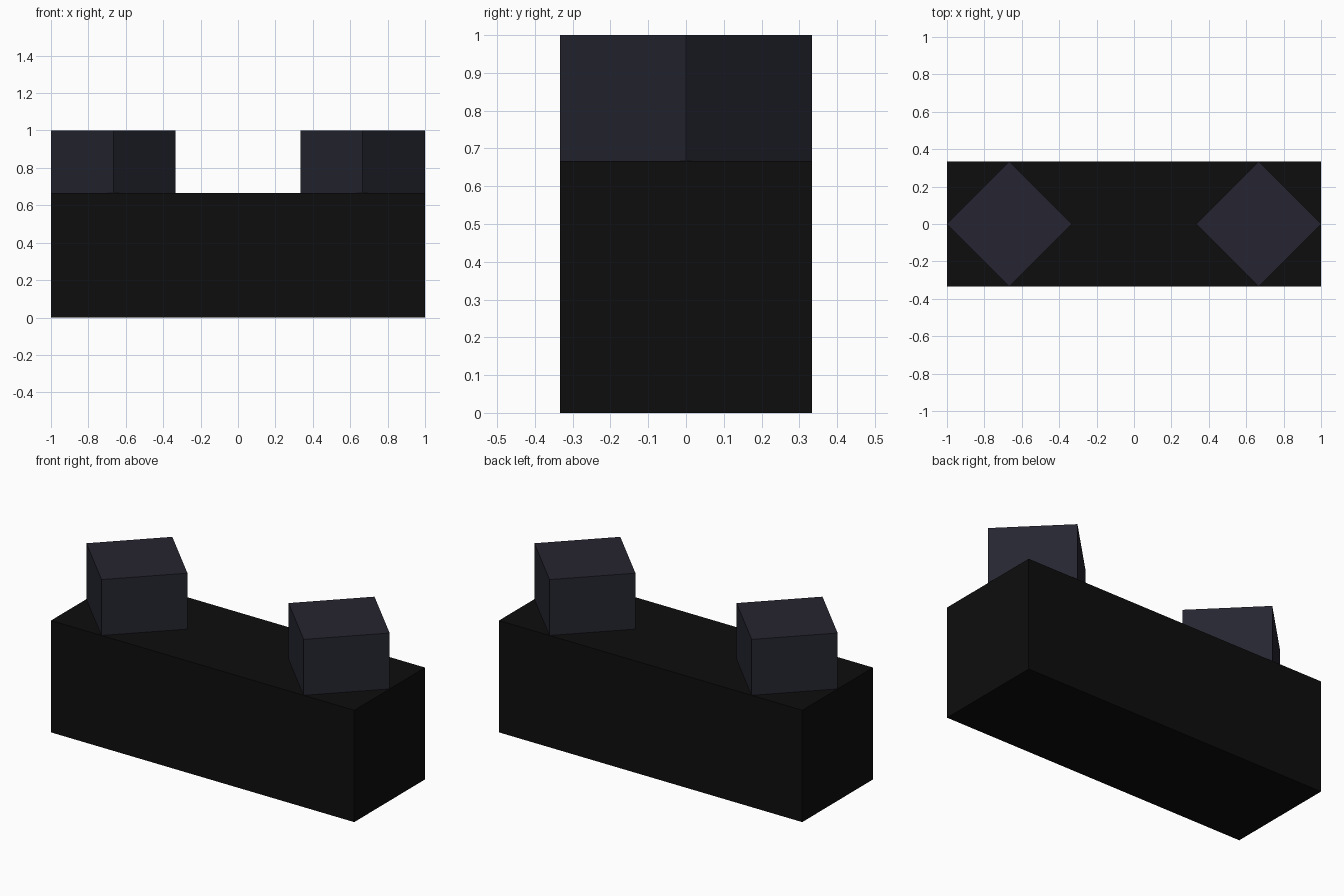
import bpy
import math

if "Cube" in bpy.data.objects:
    bpy.data.objects.remove(bpy.data.objects["Cube"])


def material(name, color):
    mat = bpy.data.materials.new(name)
    mat.diffuse_color = (*color, 1.0)
    mat.use_nodes = True
    mat.node_tree.nodes["Principled BSDF"].inputs["Base Color"].default_value = mat.diffuse_color
    return mat


black = material("black", (0.0042, 0.0042, 0.0042))
slate = material("dark_slate", (0.0190, 0.0185, 0.0305))

UNIT = 1 / 3

# Long rectangular body
bpy.ops.mesh.primitive_cube_add(size=1, location=(0, 0, UNIT))
body = bpy.context.object
body.name = "body"
body.scale = (2, 2 * UNIT, 2 * UNIT)
bpy.ops.object.transform_apply(location=False, rotation=False, scale=True)
body.data.materials.append(black)

# Diamond-shaped pegs, one near each end, corners touching the body's edges
for side, x in (("left", -2 * UNIT), ("right", 2 * UNIT)):
    bpy.ops.mesh.primitive_cube_add(size=1, location=(x, 0, 2.5 * UNIT),
                                    rotation=(0, 0, math.pi / 4))
    peg = bpy.context.object
    peg.name = side + "_peg"
    peg.scale = (UNIT * math.sqrt(2), UNIT * math.sqrt(2), UNIT)
    bpy.ops.object.transform_apply(location=False, rotation=True, scale=True)
    peg.data.materials.append(slate)
